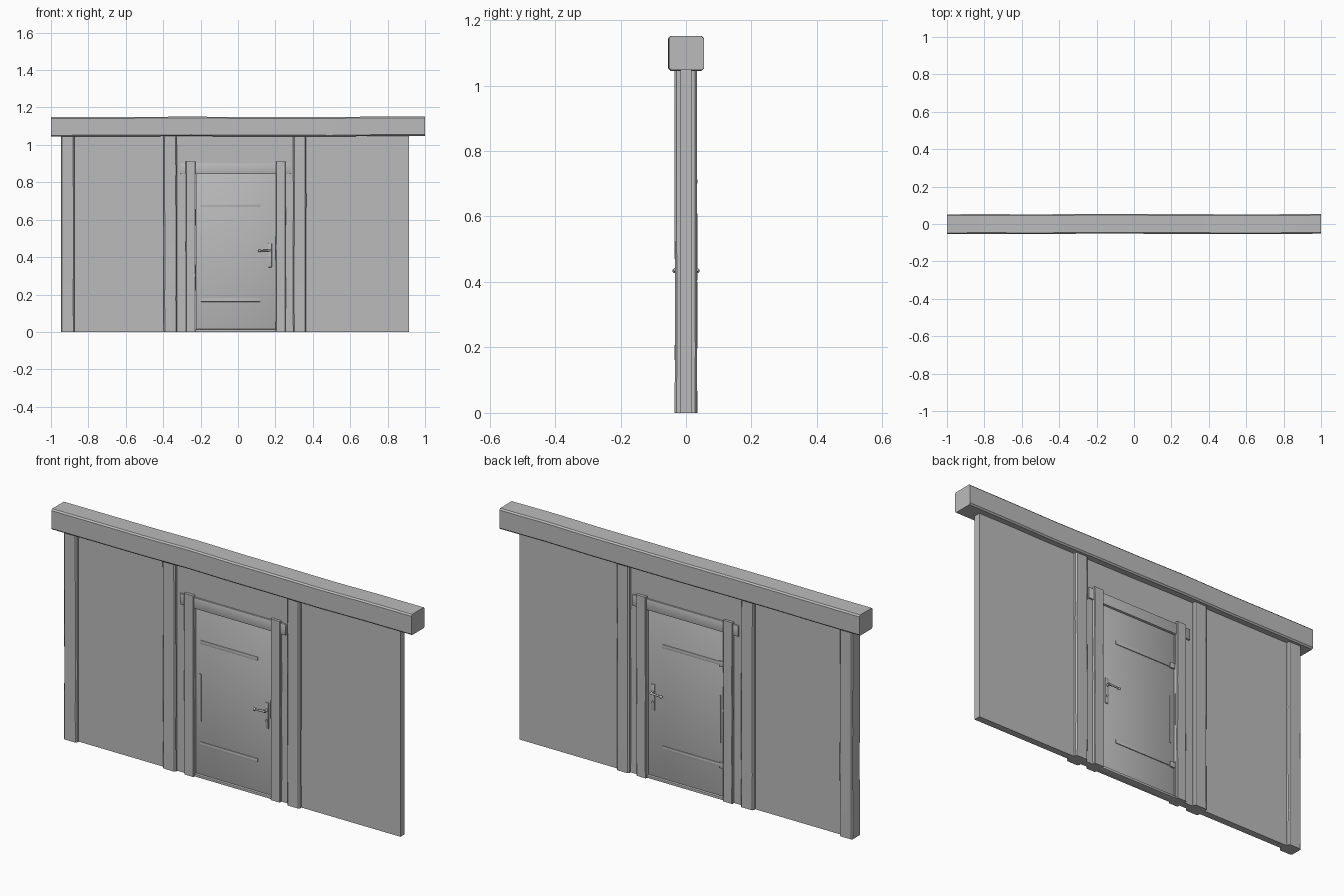
import bpy
import bmesh
import math
import random
from mathutils import Vector

random.seed(4)
if "Cube" in bpy.data.objects:
    bpy.data.objects.remove(bpy.data.objects["Cube"])

GREY = (0.5, 0.5, 0.5, 1)
grey = bpy.data.materials.new("plain_grey")
grey.use_nodes = True
grey.diffuse_color = GREY
grey.node_tree.nodes["Principled BSDF"].inputs["Base Color"].default_value = GREY


def finish(bm, name):
    mesh = bpy.data.meshes.new(name)
    bmesh.ops.recalc_face_normals(bm, faces=bm.faces)
    bm.to_mesh(mesh)
    bm.free()
    obj = bpy.data.objects.new(name, mesh)
    bpy.context.collection.objects.link(obj)
    mesh.materials.append(grey)
    bpy.ops.object.select_all(action='DESELECT')
    obj.select_set(True)
    bpy.context.view_layer.objects.active = obj
    bpy.ops.object.shade_smooth_by_angle(angle=math.radians(35))
    return obj


def box(name, x, y, z, bevel=0.0):
    """Box from (low, high) ranges, with optional eased edges."""
    bm = bmesh.new()
    lo, hi = Vector((x[0], y[0], z[0])), Vector((x[1], y[1], z[1]))
    bmesh.ops.create_cube(bm, size=1)
    for v in bm.verts:
        v.co = (lo + hi) / 2 + v.co * (hi - lo)
    if bevel:
        bmesh.ops.bevel(bm, geom=bm.edges[:], offset=bevel, segments=2,
                        profile=0.5, affect='EDGES')
    return finish(bm, name)


def timber(name, x, y, z, axis, bevel, wobble, cuts=6):
    """Hewn timber: eased cross-section lofted along an axis with slight wobble."""
    spans = [x, y, z]
    a, b = [i for i in range(3) if i != axis]
    half = [(s[1] - s[0]) / 2 for s in spans]
    mid = [(s[1] + s[0]) / 2 for s in spans]
    bm = bmesh.new()
    rings = []
    for i in range(cuts + 1):
        t = i / cuts
        shift = [random.uniform(-wobble, wobble) for _ in range(2)]
        ring = []
        for su, sv, first in ((1, 1, 0), (-1, 1, 1), (-1, -1, 0), (1, -1, 1)):
            corner = [(su * half[a], sv * (half[b] - bevel)),
                      (su * (half[a] - bevel), sv * half[b])]
            if first:
                corner.reverse()
            for u, v in corner:
                co = [0, 0, 0]
                co[axis] = spans[axis][0] + t * 2 * half[axis]
                co[a] = mid[a] + u + shift[0]
                co[b] = mid[b] + v + shift[1]
                ring.append(bm.verts.new(co))
        rings.append(ring)
    for r, s in zip(rings, rings[1:]):
        for k in range(8):
            n = (k + 1) % 8
            bm.faces.new((r[k], r[n], s[n], s[k]))
    bm.faces.new(rings[0])
    bm.faces.new(rings[-1])
    return finish(bm, name)


def rod(name, start, end, radius, end_radius=None):
    start, end = Vector(start), Vector(end)
    bm = bmesh.new()
    bmesh.ops.create_cone(bm, cap_ends=True, segments=12, radius1=radius,
                          radius2=end_radius or radius, depth=(end - start).length)
    turn = (end - start).to_track_quat('Z', 'Y')
    for v in bm.verts:
        v.co = (start + end) / 2 + turn @ v.co
    return finish(bm, name)


def ball(name, centre, radius):
    bm = bmesh.new()
    bmesh.ops.create_uvsphere(bm, u_segments=12, v_segments=8, radius=radius)
    bmesh.ops.translate(bm, verts=bm.verts, vec=centre)
    return finish(bm, name)


# Wall panels around the doorway
WALL = (-0.017, 0.017)
box("wall_right", (-0.93, -0.226), WALL, (0, 1.06))
box("wall_left", (0.202, 0.915), WALL, (0, 1.06))
box("wall_above_door", (-0.226, 0.202), WALL, (0.85, 1.06))

# Top beam and upright posts
timber("top_beam", (-1, 1), (-0.053, 0.053), (1.046, 1.15), 0, 0.007, 0.002, 8)
for name, x0, x1 in (("end_post", -0.947, -0.875),
                     ("right_post", -0.398, -0.327),
                     ("left_post", 0.295, 0.364)):
    timber(name, (x0, x1), (-0.034, 0.034), (0, 1.06), 2, 0.006, 0.0012)

# Door frame
for name, x0, x1 in (("right_jamb", -0.279, -0.226), ("left_jamb", 0.202, 0.255)):
    timber(name, (x0, x1), (-0.031, 0.031), (0, 0.91), 2, 0.003, 0.0006)
box("lintel", (-0.307, 0.283), (-0.025, 0.025), (0.845, 0.9), 0.002)
box("threshold", (-0.23, 0.206), (-0.022, 0.022), (0, 0.012), 0.001)

# Door leaf
box("door_leaf", (-0.224, 0.2), (-0.013, 0.013), (0.014, 0.846), 0.001)

# Hinges and handles on both faces
for label, s in (("front", -1), ("back", 1)):
    def depth(inner, outer):
        return tuple(sorted((s * inner, s * outer)))

    for level, z in (("lower", 0.17), ("upper", 0.68)):
        box(f"{label}_{level}_strap", (-0.2, 0.12), depth(0.01, 0.017),
            (z - 0.009, z + 0.009), 0.002)
        if s > 0:
            box(f"{label}_{level}_hinge_block", (-0.222, -0.196), depth(0.01, 0.021),
                (z - 0.014, z + 0.014), 0.002)
    box(f"{label}_hinge_strip", (-0.203, -0.195), depth(0.01, 0.016), (0.28, 0.52))
    box(f"{label}_handle_plate", (0.163, 0.181), depth(0.01, 0.018), (0.345, 0.475), 0.003)
    rod(f"{label}_handle_stem", (0.172, s * 0.015, 0.437), (0.172, s * 0.036, 0.437), 0.006)
    rod(f"{label}_handle_lever", (0.176, s * 0.034, 0.437), (0.118, s * 0.034, 0.434),
        0.0055, 0.004)
    ball(f"{label}_handle_knob", (0.115, s * 0.034, 0.434), 0.0075)
    rod(f"{label}_keyhole_ring", (0.172, s * 0.015, 0.385), (0.172, s * 0.021, 0.385), 0.006)
